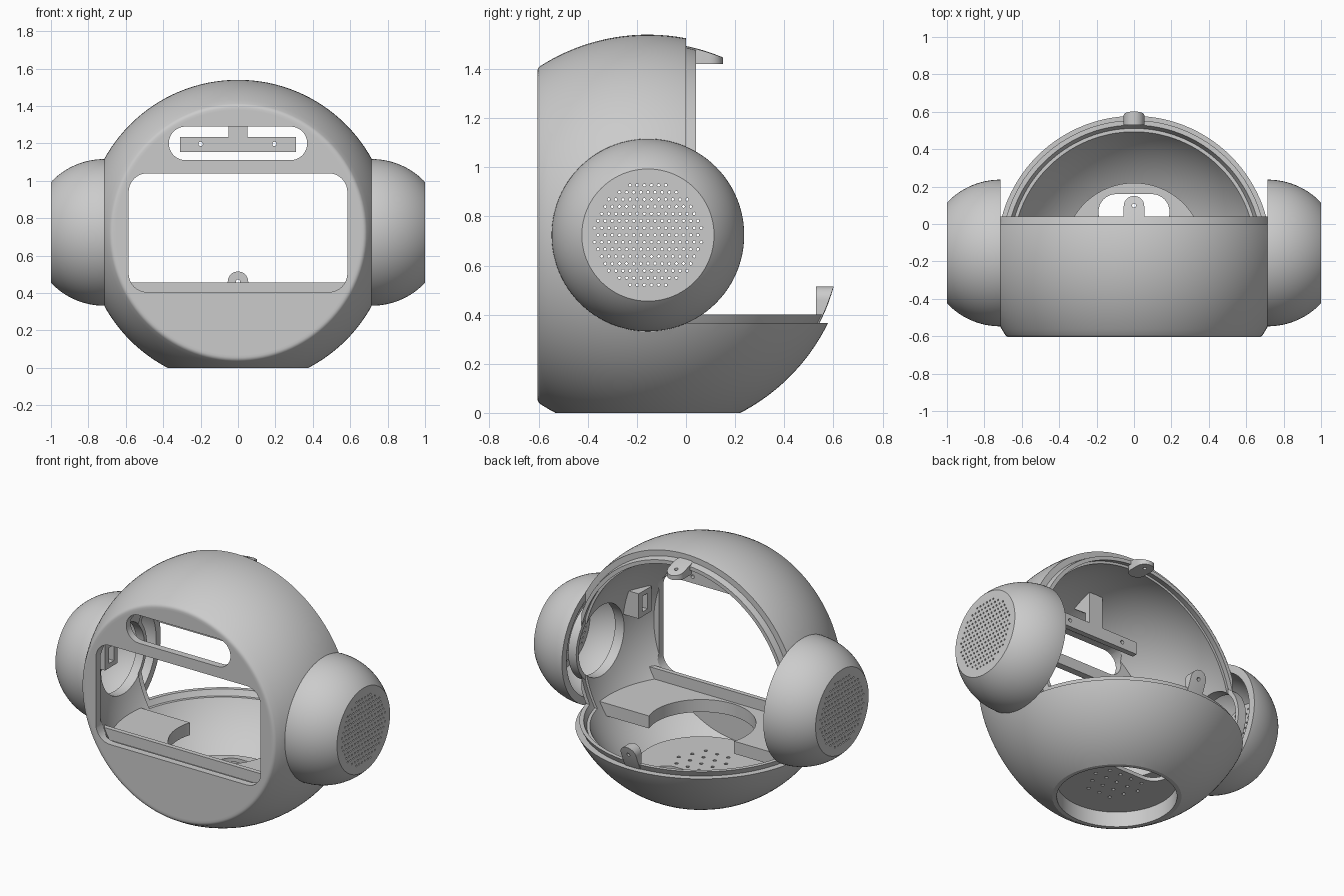
import bpy, bmesh, math
from mathutils import Matrix, Vector

if "Cube" in bpy.data.objects:
    bpy.data.objects.remove(bpy.data.objects["Cube"])

R, CY, CZ = 0.816, -0.155, 0.724       # sphere radius and centre
FLAT = 0.715                           # where the ears meet the sphere
CENTRE = Vector((0, CY, CZ))

grey = bpy.data.materials.new("plain grey")
grey.use_nodes = True
colour = (0.6, 0.6, 0.6, 1)
grey.diffuse_color = colour
grey.node_tree.nodes["Principled BSDF"].inputs["Base Color"].default_value = colour


def to_object(name, bm):
    bmesh.ops.recalc_face_normals(bm, faces=bm.faces)
    mesh = bpy.data.meshes.new(name)
    bm.to_mesh(mesh)
    bm.free()
    obj = bpy.data.objects.new(name, mesh)
    bpy.context.scene.collection.objects.link(obj)
    mesh.materials.append(grey)
    return obj


def boolean(obj, other, op="DIFFERENCE"):
    mod = obj.modifiers.new("cut", "BOOLEAN")
    mod.object, mod.operation, mod.solver = other, op, "MANIFOLD"
    bpy.context.view_layer.update()
    graph = bpy.context.evaluated_depsgraph_get()
    mesh = bpy.data.meshes.new_from_object(obj.evaluated_get(graph))
    obj.modifiers.clear()
    obj.data = mesh
    bpy.data.objects.remove(other)


# Outlines
def circle(u, v, r, n=32):
    return [(u + r * math.cos(math.tau * i / n), v + r * math.sin(math.tau * i / n)) for i in range(n)]


def rounded(u0, u1, v0, v1, r, n=8):
    r = min(r, (u1 - u0) / 2 - 0.0005, (v1 - v0) / 2 - 0.0005)
    pts = []
    corners = [(u1 - r, v1 - r), (u0 + r, v1 - r), (u0 + r, v0 + r), (u1 - r, v0 + r)]
    for k, (u, v) in enumerate(corners):
        for i in range(n + 1):
            a = (k + i / n) * math.pi / 2
            pts.append((u + r * math.cos(a), v + r * math.sin(a)))
    return pts


def grid(u, v, step, radius, hole, n):
    """Staggered round holes inside a circle."""
    holes, rows = [], int(radius / step)
    for j in range(-rows, rows + 1):
        for i in range(-rows - 1, rows + 2):
            du, dv = (i + (j % 2) / 2) * step, j * step
            if math.hypot(du, dv) <= radius:
                holes.append(circle(u + du, v + dv, hole, n))
    return holes


# Solids
def prism(name, outlines, axis, lo, hi):
    place = {"x": lambda u, v, h: (h, u, v),
             "y": lambda u, v, h: (u, h, v),
             "z": lambda u, v, h: (u, v, h)}[axis]
    bm = bmesh.new()
    for pts in outlines:
        a = [bm.verts.new(place(u, v, lo)) for u, v in pts]
        b = [bm.verts.new(place(u, v, hi)) for u, v in pts]
        bm.faces.new(a)
        bm.faces.new(b[::-1])
        for i in range(len(pts)):
            j = (i + 1) % len(pts)
            bm.faces.new((a[i], b[i], b[j], a[j]))
    return to_object(name, bm)


def box(name, x0, x1, y0, y1, z0, z1):
    return prism(name, [[(x0, y0), (x1, y0), (x1, y1), (x0, y1)]], "z", z0, z1)


def lathe(name, profile, axis, centre, seg=128):
    """Spin (radius, height) points about the x or y axis."""
    bm = bmesh.new()
    put = (lambda r, h: (h, 0, r)) if axis == "x" else (lambda r, h: (0, h, r))
    vs = [bm.verts.new(put(r, h)) for r, h in profile]
    es = [bm.edges.new(p) for p in zip(vs, vs[1:])]
    spin_axis = (1, 0, 0) if axis == "x" else (0, 1, 0)
    bmesh.ops.spin(bm, geom=vs + es, cent=(0, 0, 0), axis=spin_axis, angle=math.tau, steps=seg)
    bmesh.ops.remove_doubles(bm, verts=bm.verts, dist=1e-5)
    bmesh.ops.transform(bm, matrix=Matrix.Translation(centre), verts=bm.verts)
    return to_object(name, bm)


def arc(r, h0, h1, n=48):
    a0, a1 = math.acos(h0 / r), math.acos(h1 / r)
    pts = [(r * math.sin(a0 + (a1 - a0) * i / n), r * math.cos(a0 + (a1 - a0) * i / n)) for i in range(n + 1)]
    if h1 == r:
        pts[-1] = (0, r)
    return pts


def ball(name, r, front):
    return lathe(name, [(0, front)] + arc(r, front, r), "y", CENTRE)


def inside_ball(obj, r=0.785):
    boolean(obj, ball("clip", r, -0.44), "INTERSECT")
    return obj


# Head shell with a softened front edge, flat sides and base, open at the back
front_edge = [(0, -0.45), (0.655, -0.45), (0.668, -0.45), (0.676, -0.448), (0.683, -0.444)]
shell = lathe("head_shell", front_edge + arc(R, -0.438, R), "y", CENTRE)
core = ball("rim_lip", 0.78, -0.43)
for part, side, base, y, z in ((shell, FLAT, 0, 0, 0.365), (core, 0.714, 0.02, 0.04, 0.4)):
    for s in (-1, 1):
        x0, x1 = sorted((s * side, s * 2))
        boolean(part, box("side_cut", x0, x1, -2, 2, -2, 3))
    boolean(part, box("base_cut", -2, 2, -2, 2, -2, base))
    boolean(part, box("back_cut", -2, 2, y, 2, z, 3))
boolean(core, ball("lip_hollow", 0.757, -0.4))
boolean(shell, core, "UNION")

# Hollow inside with a raised round floor and a flat front wall
cavity = ball("cavity", 0.741, -0.405)
boolean(cavity, prism("floor_drum", [circle(0, CY, 0.375, 96)], "z", -1, 0.122))
boolean(shell, cavity)

# Openings
boolean(shell, prism("window", [rounded(-0.585, 0.585, 0.405, 1.04, 0.1)], "y", -0.8, -0.4))
boolean(shell, prism("upper_slot", [rounded(-0.37, 0.37, 1.11, 1.29, 0.09)], "y", -0.8, -0.4))
boolean(shell, prism("ear_hole", [circle(CY, CZ, 0.225, 64)], "x", -1.5, 1.5))
boolean(shell, prism("base_recess", [circle(0, CY, 0.35, 96)], "z", -0.2, 0.098))
boolean(shell, prism("floor_slot", [rounded(-0.19, 0.19, -0.03, 0.16, 0.095)], "z", -0.1, 0.2))
boolean(shell, prism("floor_holes", grid(0, CY, 0.08, 0.19, 0.011, 10), "z", -0.1, 0.2))
parts = [shell]

# Hollow ears with perforated flat ends
for s, label in ((1, "left"), (-1, "right")):
    seat = (s * FLAT, CY, CZ)
    depth = 1 - FLAT
    outer = [(0, 0)] + arc(0.392, 0, depth, 32) + [(0, depth)]
    ear = lathe(label + "_ear", [(r, s * h) for r, h in outer], "x", seat, 96)
    inner = [(0, -0.05)] + arc(0.345, -0.05, depth - 0.04, 32) + [(0, depth - 0.04)]
    boolean(ear, lathe("ear_hollow", [(r, s * h) for r, h in inner], "x", seat, 96))
    lo, hi = sorted((s * 0.9, s * 1.1))
    boolean(ear, prism("ear_holes", grid(CY, CZ, 0.029, 0.22, 0.006, 8), "x", lo, hi))
    parts.append(ear)

    # Short collar around the ear hole
    lo, hi = sorted((s * 0.713, s * 0.77))
    collar = prism(label + "_collar", [circle(CY, CZ, 0.25, 64)], "x", lo, hi)
    boolean(collar, prism("collar_hole", [circle(CY, CZ, 0.225, 64)], "x", -1.5, 1.5))
    parts.append(collar)

    # Slotted side bracket beside the window
    lo, hi = sorted((s * 0.595, s * 0.705))
    bracket = box(label + "_bracket", lo, hi, -0.5, -0.37, 0.81, 0.97)
    lo, hi = sorted((s * 0.55, s * 0.65))
    boolean(bracket, box("bracket_slot", lo, hi, -0.46, -0.41, 0.84, 0.94))
    parts.append(inside_ball(bracket, 0.77))

# Shelf with round cutout, and the ridge standing near the front wall
shelf = box("shelf", -0.7, 0.7, -0.58, -0.055, 0.305, 0.385)
boolean(shelf, prism("shelf_cut", [circle(0, CY, 0.318, 64)], "z", 0, 1))
parts.append(inside_ball(shelf, 0.77))
parts.append(inside_ball(box("shelf_ridge", -0.69, 0.69, -0.52, -0.49, 0.38, 0.455), 0.77))

# Upper crossbar hung from the roof
crossbar = box("crossbar", -0.31, 0.31, -0.38, -0.345, 1.155, 1.235)
boolean(crossbar, prism("bar_holes", [circle(x, 1.197, 0.012, 16) for x in (-0.2, 0.195)], "y", -0.5, 0))
parts.append(crossbar)
parts.append(box("crossbar_stem", -0.05, 0.05, -0.38, -0.345, 1.2, 1.46))
parts.append(prism("stem_gusset", [[(-0.36, 1.3), (-0.36, 1.46), (-0.5, 1.4)]], "x", -0.05, 0.05))

# Hinge tabs on the back rim
lower = prism("lower_tab", [rounded(-0.055, 0.055, 0.3, 0.515, 0.055)], "y", 0.53, 0.7)
boolean(lower, prism("tab_hole", [circle(0, 0.462, 0.011, 16)], "y", 0.4, 0.8))
upper = prism("upper_tab", [rounded(-0.055, 0.055, -0.02, 0.15, 0.055)], "z", 1.42, 1.6)
boolean(upper, prism("tab_hole", [circle(0, 0.098, 0.011, 16)], "z", 1.3, 1.7))
parts += [inside_ball(lower), inside_ball(upper)]

# Smooth curved faces, keep edges crisp
for obj in parts:
    bpy.ops.object.select_all(action="DESELECT")
    obj.select_set(True)
    bpy.context.view_layer.objects.active = obj
    bpy.ops.object.shade_smooth_by_angle(angle=math.radians(25))
